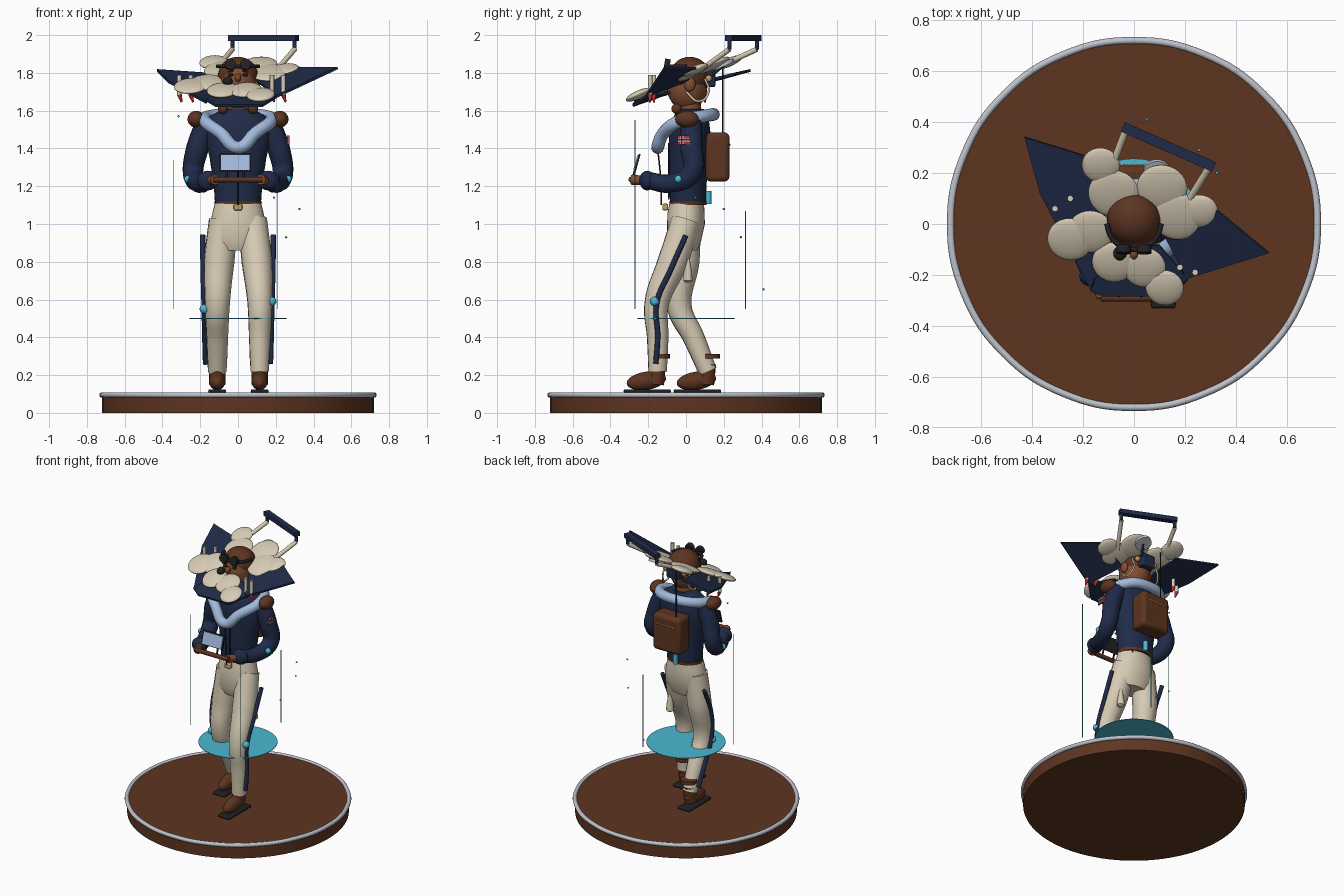
import bpy, bmesh, math
from mathutils import Vector

if "Cube" in bpy.data.objects:
    bpy.data.objects.remove(bpy.data.objects["Cube"], do_unlink=True)


def material(name, r, g, b):
    mat = bpy.data.materials.new(name)
    mat.use_nodes = True
    mat.diffuse_color = (r, g, b, 1)
    shader = next(n for n in mat.node_tree.nodes if n.type == "BSDF_PRINCIPLED")
    shader.inputs["Base Color"].default_value = (r, g, b, 1)
    shader.inputs["Roughness"].default_value = 0.7
    return mat


CREAM = material("cream cloth", .68, .6, .46)
NAVY = material("navy cloth", .014, .024, .065)
BROWN = material("brown leather", .11, .035, .015)
SKIN = material("brown skin", .22, .075, .032)
BLUE = material("pale blue", .36, .49, .72)
SILVER = material("silver", .51, .54, .6)
CYAN = material("cyan glow", .07, .48, .64)
BLACK = material("black rubber", .015, .015, .017)
GOLD = material("brass", .58, .33, .1)
RED = material("red", .5, .02, .03)


def finish(name, mesh, mat, smooth=True):
    obj = bpy.data.objects.new(name, mesh)
    bpy.context.collection.objects.link(obj)
    mesh.materials.clear()
    mesh.materials.append(mat)
    if smooth:
        bpy.ops.object.select_all(action="DESELECT")
        obj.select_set(True)
        bpy.context.view_layer.objects.active = obj
        bpy.ops.object.shade_smooth_by_angle(angle=math.radians(40))
    return obj


def from_bmesh(name, bm, mat, smooth=True):
    bmesh.ops.recalc_face_normals(bm, faces=bm.faces)
    mesh = bpy.data.meshes.new(name)
    bm.to_mesh(mesh)
    bm.free()
    return finish(name, mesh, mat, smooth)


def ball(name, at, size, mat, tilt=(0, 0, 0)):
    bm = bmesh.new()
    bmesh.ops.create_uvsphere(bm, u_segments=32, v_segments=16, radius=1)
    obj = from_bmesh(name, bm, mat)
    obj.location, obj.rotation_euler = at, tilt
    obj.scale = size if isinstance(size, tuple) else (size,) * 3
    return obj


def box(name, at, size, mat, tilt=(0, 0, 0), bevel=0):
    bm = bmesh.new()
    bmesh.ops.create_cube(bm, size=1)
    bmesh.ops.scale(bm, vec=size, verts=bm.verts)
    obj = from_bmesh(name, bm, mat, bevel > 0)
    obj.location, obj.rotation_euler = at, tilt
    if bevel:
        mod = obj.modifiers.new("rounded edges", "BEVEL")
        mod.width, mod.segments = bevel, 3
    return obj


def disc(name, at, radius, height, mat, tilt=(0, 0, 0), sides=48):
    bm = bmesh.new()
    bmesh.ops.create_cone(bm, cap_ends=True, segments=sides, radius1=radius,
                          radius2=radius, depth=height)
    obj = from_bmesh(name, bm, mat)
    obj.location, obj.rotation_euler = at, tilt
    return obj


def tube(name, points, radii, mat, closed=False, curved=True):
    """Round tube through points, with one radius or one per point."""
    curve = bpy.data.curves.new(name, "CURVE")
    curve.dimensions, curve.bevel_depth, curve.bevel_resolution = "3D", 1, 4
    curve.use_fill_caps, curve.resolution_u = True, 8
    spline = curve.splines.new("BEZIER")
    spline.bezier_points.add(len(points) - 1)
    spline.use_cyclic_u = closed
    for i, (p, co) in enumerate(zip(spline.bezier_points, points)):
        p.co = co
        p.handle_left_type = p.handle_right_type = "AUTO" if curved else "VECTOR"
        p.radius = radii[i] if isinstance(radii, tuple) else radii
    temp = bpy.data.objects.new(name + "_path", curve)
    bpy.context.collection.objects.link(temp)
    graph = bpy.context.evaluated_depsgraph_get()
    mesh = bpy.data.meshes.new_from_object(temp.evaluated_get(graph))
    bpy.data.objects.remove(temp, do_unlink=True)
    return finish(name, mesh, mat)


def loft(name, rings, mat, sides=32):
    """Stacked ellipses, each given as z, x radius, y radius, y centre."""
    bm = bmesh.new()
    loops = []
    for z, rx, ry, cy in rings:
        turn = [math.tau * i / sides for i in range(sides)]
        loops.append([bm.verts.new((rx * math.cos(a), cy + ry * math.sin(a), z)) for a in turn])
    for low, high in zip(loops, loops[1:]):
        for i in range(sides):
            j = (i + 1) % sides
            bm.faces.new((low[i], low[j], high[j], high[i]))
    bm.faces.new(loops[0])
    bm.faces.new(loops[-1])
    return from_bmesh(name, bm, mat)


def side_name(s):
    return "left_" if s > 0 else "right_"


# Display base with a metal rim
disc("base", (0, 0, .05), .72, .1, BROWN, sides=96)
rim = [(.72 * math.cos(a), .72 * math.sin(a), .095) for a in [math.tau * i / 16 for i in range(16)]]
tube("base_rim", rim, .014, SILVER, closed=True)

# Floating disc, hair-thin uprights and sparks
disc("glow_disc", (0, 0, .5), .257, .004, CYAN)
for x, y, top in [(-.34, -.055, 1.34), (.21, -.27, 1.55), (.12, .315, 1.07)]:
    tube("light_upright", [(x, y, .55), (x, y, top)], .002, CYAN)
for spot in [(.255, .29, .93), (.05, .41, .655), (.325, .2, 1.08), (.19, .05, 1.14), (-.315, -.02, 1.57)]:
    ball("spark", spot, .006, CYAN)

# Legs: the left one steps forward
legs = {1: [(.075, .0, 1.02), (.1, -.07, .8), (.115, -.155, .58), (.115, -.15, .4), (.115, -.15, .22)],
        -1: [(-.075, .0, 1.02), (-.1, -.01, .8), (-.11, -.035, .56), (-.11, .04, .4), (-.11, .115, .22)]}
for s, path in legs.items():
    side = side_name(s)
    tube(side + "trouser_leg", path, (.08, .082, .066, .058, .05), CREAM)
    ankle = path[-1][1]
    x = path[-1][0]
    tube(side + "boot_shaft", [(x, ankle, .26), (x, ankle - .01, .15)], .044, BROWN)
    ball(side + "boot_toe", (x, ankle - .06, .17), (.044, .105, .048), BROWN, (.15, 0, 0))
    box(side + "sole", (x, ankle - .055, .115), (.095, .25, .02), BLACK, bevel=.008)
    disc(side + "ankle_band", (x, ankle + .01, .3), .054, .025, BROWN)
    # Side brace follows the leg, with a knee joint
    brace = [(s * .187, path[1][1] + .07, .94), (s * .185, path[1][1] - .01, .76),
             (s * .18, path[2][1], .58), (s * .176, path[3][1], .4), (s * .172, path[4][1] - .01, .26)]
    tube(side + "leg_brace", brace, .014, NAVY)
    ball(side + "knee_joint", (s * .178, path[2][1] - .01, .57 + s * .02), .025, CYAN)
loft("trouser_hips", [(.86, .11, .07, -.01), (.91, .15, .09, -.01), (1, .148, .1, 0),
                      (1.06, .135, .098, 0), (1.12, .12, .09, .005)], CREAM)
loft("thigh_pouch", [(.69, .012, .012, .01), (.7, .026, .024, .01), (.74, .024, .022, .01),
                     (.82, .009, .009, .01)], CREAM).location.x = .12

# Jacket, belt and buckle
loft("jacket", [(1.11, .122, .095, .01), (1.2, .128, .098, .01), (1.35, .15, .105, .015),
                (1.48, .18, .11, .02), (1.56, .165, .095, .025), (1.61, .08, .07, .025)], NAVY)
loft("belt", [(1.1, .125, .098, .01), (1.12, .126, .099, .01)], BROWN)
box("buckle", (0, -.11, 1.09), (.045, .03, .035), GOLD, bevel=.006)
box("jacket_zip", (0, -.092, 1.28), (.008, .009, .3), BLACK)
tube("lanyard", [(0, -.15, 1.4), (.0, -.135, 1.25), (0, -.13, 1.1)], .004, BLACK)

# Arms, shoulder pads and hands
for s in (1, -1):
    side = side_name(s)
    tube(side + "sleeve", [(s * .165, .025, 1.54), (s * .215, .03, 1.4), (s * .238, .03, 1.27),
                           (s * .205, -.08, 1.215), (s * .16, -.2, 1.23)],
         (.058, .06, .054, .05, .045), NAVY)
    ball(side + "cuff", (s * .16, -.205, 1.23), (.055, .042, .052), NAVY)
    ball(side + "elbow_light", (s * .265, -.04, 1.237), .02, CYAN)
    tube(side + "hand", [(s * .15, -.22, 1.23), (s * .12, -.285, 1.235)], (.022, .028), SKIN)
    ball(side + "shoulder_pad", (s * .222, .005, 1.555), (.045, .062, .044), BROWN)

# Arm badge with a cross
box("badge_field", (.264, -.012, 1.445), (.008, .066, .046), RED)
for name, width, mat, lift in [("pale", .016, CREAM, .002), ("dark", .008, NAVY, .004)]:
    box("badge_bar_" + name, (.264 + lift, -.012, 1.445), (.008, .066, width), mat)
    box("badge_post_" + name, (.264 + lift, -.022, 1.445), (.008, width, .046), mat)

# Hand-held screen on a control bar
tube("control_bar", [(-.13, -.29, 1.235), (.13, -.29, 1.235)], .015, BROWN)
box("screen_case", (-.015, -.258, 1.325), (.165, .01, .095), BLACK, (-.28, 0, 0))
box("screen", (-.015, -.264, 1.325), (.15, .008, .082), BLUE, (-.28, 0, 0))
for x in (-.06, .03):
    tube("screen_stem", [(x, -.285, 1.235), (x, -.265, 1.3)], .006, BLACK)

# Scarf roll: low at the front, high at the back
half = [(.09, -.12, 1.48), (.175, -.03, 1.545), (.145, .09, 1.57)]
scarf = [(0, -.15, 1.405)] + half + [(0, .145, 1.58)] + [(-x, y, z) for x, y, z in reversed(half)]
tube("scarf", scarf, .034, BLUE, closed=True)

# Backpack with stitching, mast and dish
box("backpack", (0, .167, 1.355), (.22, .125, .26), BROWN, bevel=.025)
for i in range(11):
    ball("backpack_stitch", ((i - 5) * .014, .23, 1.42), .006, GOLD)
disc("backpack_valve", (0, .118, 1.14), .016, .07, CYAN)
tube("mast", [(-.06, .195, 1.48), (-.06, .195, 1.83)], .004, BLACK)
disc("dish", (.09, .2, 1.845), .055, .02, SILVER, (.45, 0, 0))
tube("dish_arm", [(.09, .2, 1.84), (.05, .14, 1.79)], .008, NAVY)

# Head, cap and goggles
tube("neck", [(0, .02, 1.58), (0, .015, 1.7)], .062, SKIN)
ball("head", (0, .005, 1.735), (.098, .108, .135), SKIN)
ball("cap", (0, .02, 1.785), (.106, .106, .1), BROWN)
ball("nose", (0, -.115, 1.775), (.017, .025, .022), SKIN)
box("cap_back_block", (0, .125, 1.77), (.1, .06, .09), NAVY, bevel=.01)
goggle_band = [(.108 * math.sin(a), .01 - .11 * math.cos(a), 1.835) for a in (-1.5, -1, -.5, 0, .5, 1, 1.5)]
tube("goggle_band", goggle_band, .01, BLACK)
for s in (1, -1):
    side = side_name(s)
    disc(side + "goggle_lens", (s * .04, -.1, 1.845), .029, .03, BLACK, (1.4, 0, 0))
    ball(side + "eye", (s * .038, -.094, 1.79), (.015, .01, .009), BLACK)
    box(side + "eyebrow", (s * .038, -.096, 1.808), (.036, .009, .007), BLACK, (0, s * .15, 0))
    ball(side + "ear", (s * .1, .02, 1.74), (.018, .03, .038), SKIN)
    ball(side + "strap_knob", (s * .08, -.05, 1.61), .027, BROWN)
    ball(side + "cap_clasp", (s * .07, .12, 1.77), .018, GOLD)
    tube(side + "collar_loop", [(s * .1, .0, 1.7), (s * .115, .07, 1.65), (s * .1, .12, 1.7),
                                (s * .1, .1, 1.77)], .006, CREAM)
ball("mouthpiece", (-.055, -.115, 1.755), (.026, .028, .026), BLACK)


# Tilted collar of round petals
def collar_z(x, y):
    return 1.775 + .4 * y + .08 * x


for x, y, r in [(-.13, .23, .075), (-.08, .12, .1), (-.25, -.06, .09), (-.17, -.03, .09),
                (-.08, -.15, .085), (.04, -.17, .085), (.12, -.25, .075), (.17, .03, .1),
                (.26, .05, .07), (.11, .14, .1)]:
    ball("petal", (x, y, collar_z(x, y)), (r, r, .022), CREAM, (.42, -.08, 0))

# Pointed wing plates below the petals
bm = bmesh.new()
left_wing = [(.53, -.11, 1.82), (.3, .08, 1.82), (.1, 0, 1.75), (.21, -.21, 1.67)]
right_wing = [(-.43, .34, 1.82), (-.14, .25, 1.8), (-.1, 0, 1.74), (-.17, -.26, 1.65), (-.37, .12, 1.76)]
front_flap = [(-.17, -.26, 1.65), (-.1, -.08, 1.69), (.1, -.08, 1.69), (.21, -.21, 1.67),
              (.13, -.28, 1.62), (-.12, -.28, 1.62)]
for outline in (left_wing, right_wing, front_flap):
    bm.faces.new([bm.verts.new(p) for p in outline])
wings = from_bmesh("wing_plates", bm, NAVY, False)
wings.modifiers.new("plate thickness", "SOLIDIFY").thickness = .014

# Hanging rods with red tips
for x, y in [(-.31, .06), (-.25, .1), (.18, -.17), (.24, -.19)]:
    tube("hanging_rod", [(x, y, 1.79), (x, y, 1.68)], .012, CREAM)
    tube("rod_tip", [(x, y, 1.685), (x + .012, y, 1.645)], (.013, .005), RED)

# Raised rear handle on two rods
ends = [Vector((-.03, .375, 1.985)), Vector((.3, .23, 1.985))]
span = ends[1] - ends[0]
box("handle_bar", (ends[0] + ends[1]) / 2, (span.length + .03, .04, .03), NAVY,
    (0, 0, math.atan2(span.y, span.x)))
for end, foot in zip(ends, [(-.1, .19, 1.84), (.2, .07, 1.81)]):
    low = end - Vector((0, 0, .06))
    tube("handle_post", [end, low], .011, NAVY)
    tube("handle_rod", [low, foot], .014, CREAM)
